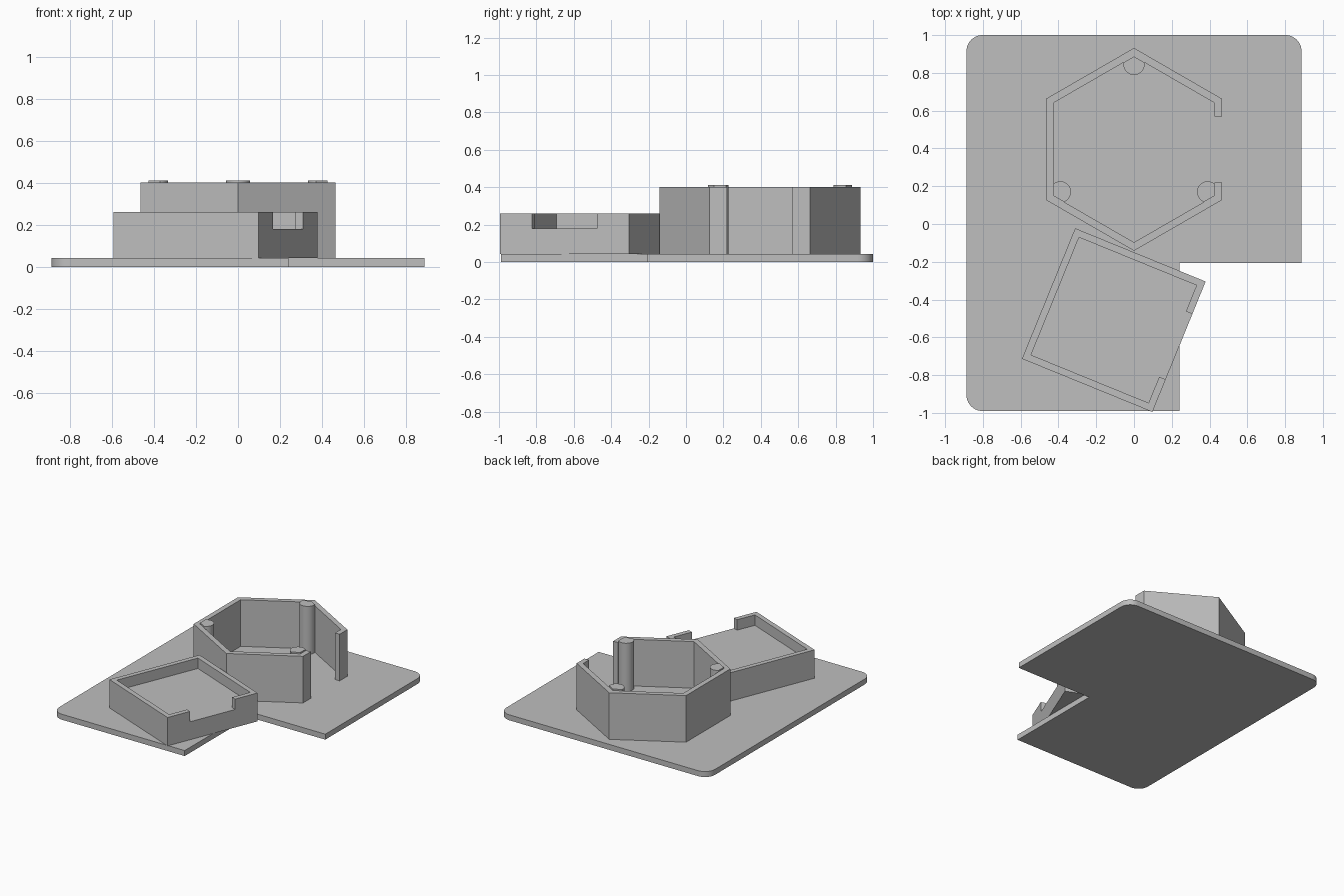
import bpy, bmesh
from math import sin, cos, radians, acos, degrees
from mathutils import Matrix, Vector

cube = bpy.data.objects.get("Cube")
if cube:
    bpy.data.objects.remove(cube, do_unlink=True)

grey = bpy.data.materials.new("plain grey")
grey.use_nodes = True
grey.diffuse_color = (0.52, 0.52, 0.52, 1)
grey.node_tree.nodes["Principled BSDF"].inputs["Base Color"].default_value = (0.52, 0.52, 0.52, 1)


def polar(radius, angle, centre=(0, 0)):
    a = radians(angle)
    return (centre[0] + radius * cos(a), centre[1] + radius * sin(a))


def arc(centre, radius, start, end, steps):
    return [polar(radius, start + (end - start) * i / steps, centre) for i in range(steps + 1)]


def prism(name, outline, bottom, top, matrix=None, smooth=False):
    """Extrude a flat outline from bottom to top."""
    bm = bmesh.new()
    face = bm.faces.new([bm.verts.new((x, y, bottom)) for x, y in outline])
    ext = bmesh.ops.extrude_face_region(bm, geom=[face])["geom"]
    bmesh.ops.translate(bm, vec=(0, 0, top - bottom),
                        verts=[v for v in ext if isinstance(v, bmesh.types.BMVert)])
    bmesh.ops.recalc_face_normals(bm, faces=bm.faces)
    if matrix:
        bm.transform(matrix)
    mesh = bpy.data.meshes.new(name)
    bm.to_mesh(mesh)
    bm.free()
    mesh.materials.append(grey)
    obj = bpy.data.objects.new(name, mesh)
    bpy.context.collection.objects.link(obj)
    if smooth:
        bpy.ops.object.select_all(action='DESELECT')
        obj.select_set(True)
        bpy.context.view_layer.objects.active = obj
        bpy.ops.object.shade_smooth_by_angle(angle=radians(30))
    return obj


# Base plate: L-shaped, three rounded corners
DECK = 0.042
W, BACK, FRONT, R = 0.887, 1.0, -0.99, 0.085
plate = [(0.24, FRONT), (0.24, -0.207), (W, -0.207)]
plate += arc((W - R, BACK - R), R, 0, 90, 10)
plate += arc((R - W, BACK - R), R, 90, 180, 10)
plate += arc((R - W, FRONT + R), R, 180, 270, 10)
prism("base_plate", plate, 0, DECK, smooth=True)

# Hexagonal wall, open in the middle of its left side
HEX = (0, 0.395)
OUTER, INNER = 0.537, 0.492
GAP_LOW, GAP_HIGH, HEX_TOP = 0.22, 0.57, 0.40
angles = [30 + 60 * i for i in range(6)]
outer = [polar(OUTER, a, HEX) for a in angles]
inner = [polar(INNER, a, HEX) for a in angles]
wall = [(outer[0][0], GAP_HIGH)] + outer + [(outer[5][0], GAP_LOW), (inner[5][0], GAP_LOW)]
wall += inner[::-1] + [(inner[0][0], GAP_HIGH)]
prism("hexagon_wall", wall, DECK, HEX_TOP)

# Round posts nested in alternate corners, trimmed flush to the inner wall
POST_R, POST_DIST = 0.056, 0.45
wall_dist = (INNER - POST_DIST) * cos(radians(30))
meet = 30 + degrees(acos(wall_dist / POST_R))
for name, a in (("back_post", 90), ("right_post", 210), ("left_post", 330)):
    outline = [polar(INNER, a, HEX)]
    outline += arc(polar(POST_DIST, a, HEX), POST_R, a + meet, a + 360 - meet, 20)
    prism(name, outline, DECK, 0.411, smooth=True)

# Turned square tray with a shallow recess and a notch in one side
H, T, N = 0.373, 0.037, 0.187
place = Matrix.Translation(Vector((-0.107, -0.509, 0))) @ Matrix.Rotation(radians(-22.2), 4, 'Z')
tray = prism("tray", [(-H, -H), (H, -H), (H, H), (-H, H)], DECK, 0.26, place)
I = H - T
recess = [(-I, -I), (I, -I), (I, -N), (H + T, -N), (H + T, N), (I, N), (I, I), (-I, I)]
cutter = prism("tray_cutter", recess, 0.18, 0.3, place)
cutter.hide_render = True
mod = tray.modifiers.new("recess", 'BOOLEAN')
mod.operation = 'DIFFERENCE'
mod.solver = 'EXACT'
mod.object = cutter
bpy.context.view_layer.objects.active = tray
bpy.ops.object.modifier_apply(modifier=mod.name)
bpy.data.objects.remove(cutter, do_unlink=True)
